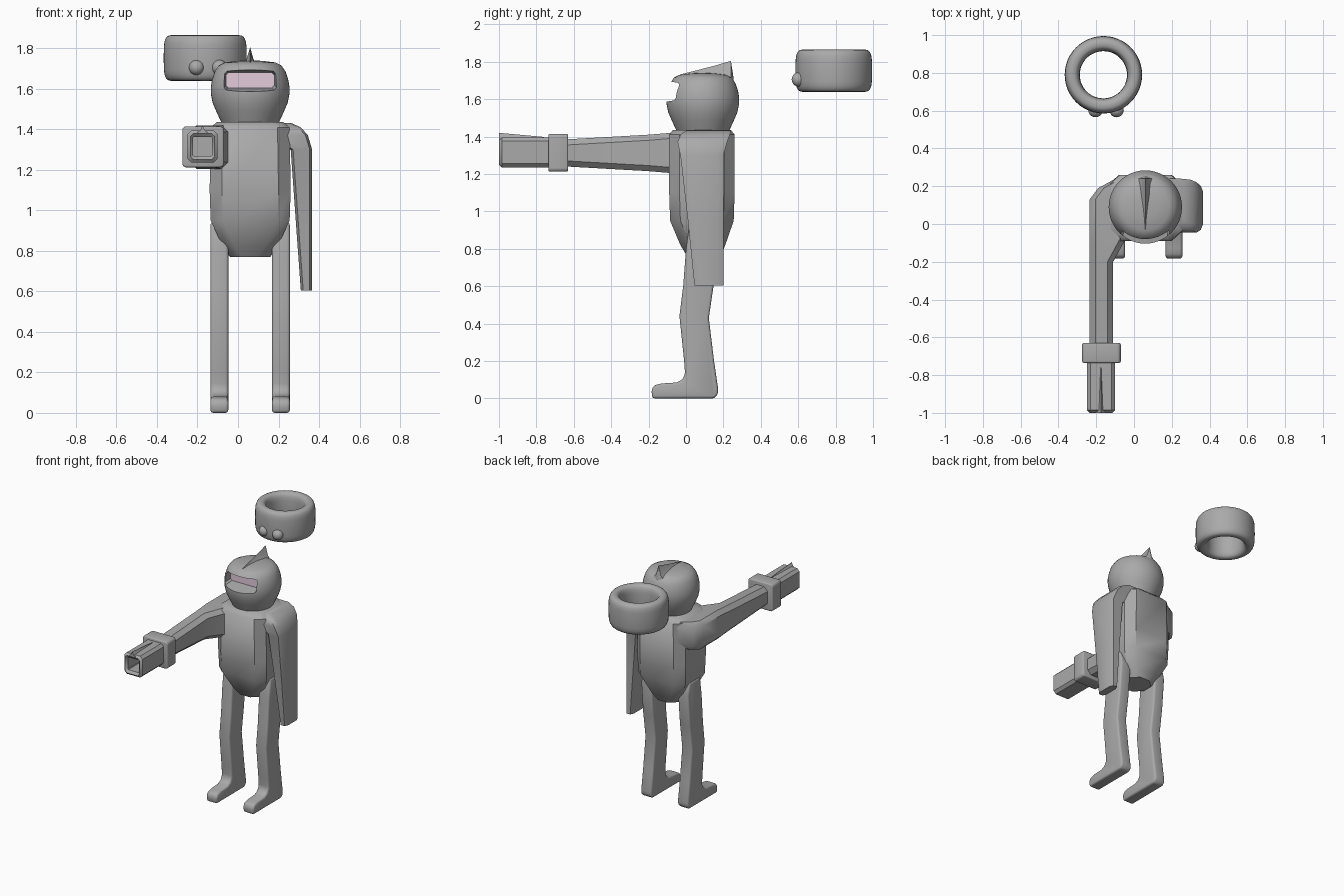
import bpy, bmesh, math

if "Cube" in bpy.data.objects:
    bpy.data.objects.remove(bpy.data.objects["Cube"])

CX = 0.06  # centre line of the figure


def material(name, rgb):
    m = bpy.data.materials.new(name)
    m.diffuse_color = (*rgb, 1)
    m.use_nodes = True
    m.node_tree.nodes["Principled BSDF"].inputs["Base Color"].default_value = m.diffuse_color
    return m


GREY = material("grey", (0.4, 0.4, 0.4))
PINK = material("pale_pink", (0.78, 0.6, 0.72))


def activate(ob):
    bpy.ops.object.select_all(action='DESELECT')
    ob.select_set(True)
    bpy.context.view_layer.objects.active = ob


def smooth(ob, angle=35):
    activate(ob)
    bpy.ops.object.shade_smooth_by_angle(angle=math.radians(angle))


def finish(name, bm, mat=GREY, bevel=0, angle=35):
    bmesh.ops.recalc_face_normals(bm, faces=bm.faces)
    me = bpy.data.meshes.new(name)
    bm.to_mesh(me)
    bm.free()
    me.materials.append(mat)
    ob = bpy.data.objects.new(name, me)
    bpy.context.collection.objects.link(ob)
    if bevel:
        activate(ob)
        mod = ob.modifiers.new("bevel", 'BEVEL')
        mod.width, mod.segments, mod.limit_method = bevel, 3, 'ANGLE'
        bpy.ops.object.modifier_apply(modifier="bevel")
    smooth(ob, angle)
    return ob


def octagon(a0, a1, b0, b1, c, d=None):
    """Rectangle a0..a1 by b0..b1 with chamfers c along a and d along b."""
    d = c if d is None else d
    return [(a0 + c, b0), (a1 - c, b0), (a1, b0 + d), (a1, b1 - d),
            (a1 - c, b1), (a0 + c, b1), (a0, b1 - d), (a0, b0 + d)]


def loft(name, rings, axis, mat=GREY, bevel=0, angle=35, caps=True):
    """Skin rings of 2D points given as (position along axis, points)."""
    bm = bmesh.new()
    rows = []
    for t, pts in rings:
        place = {'x': lambda a, b: (t, a, b), 'y': lambda a, b: (a, t, b),
                 'z': lambda a, b: (a, b, t)}[axis]
        rows.append([bm.verts.new(place(a, b)) for a, b in pts])
    n = len(rows[0])
    for r, s in zip(rows, rows[1:]):
        for i in range(n):
            bm.faces.new((r[i], r[(i + 1) % n], s[(i + 1) % n], s[i]))
    if caps:
        bm.faces.new(rows[0])
        bm.faces.new(rows[-1])
    return finish(name, bm, mat, bevel, angle)


def lathe(name, profile, centre, n=48, closed=False):
    """Revolve (radius, z) points about a vertical axis."""
    bm = bmesh.new()
    rows = [[bm.verts.new((centre[0] + r * math.cos(2 * math.pi * i / n),
                           centre[1] + r * math.sin(2 * math.pi * i / n), z))
             for i in range(n)] for r, z in profile]
    pairs = list(zip(rows, rows[1:])) + ([(rows[-1], rows[0])] if closed else [])
    for r, s in pairs:
        for i in range(n):
            bm.faces.new((r[i], r[(i + 1) % n], s[(i + 1) % n], s[i]))
    if not closed:
        bm.faces.new(rows[0])
        bm.faces.new(rows[-1])
    return finish(name, bm, angle=45)


# Torso: chamfered block, tapered at the hips
body = [(0.77, 0.10, 0.0, 0.19), (0.82, 0.135, -0.03, 0.21),
        (0.95, 0.195, -0.085, 0.255), (1.10, 0.20, -0.09, 0.26),
        (1.41, 0.195, -0.09, 0.26), (1.435, 0.165, -0.07, 0.24)]
loft("torso", [(z, octagon(CX - h, CX + h, y0, y1, 0.06, 0.055))
               for z, h, y0, y1 in body], 'z', angle=40)

# Legs with feet: one side profile, thickened and rounded
leg = [(-.18, 0), (-.185, .045), (-.17, .07), (-.13, .08), (-.05, .085), (-.02, .10),
       (-.005, .13), (-.01, .2), (-.035, .44), (-.015, .6), (0, .8), (.02, .94),
       (.15, .94), (.17, .85), (.15, .62), (.122, .43), (.15, .2), (.172, .05),
       (.17, .02), (.15, 0)]
for side, name in ((-1, "right_leg"), (1, "left_leg")):
    loft(name, [(CX + side * 0.108, leg), (CX + side * 0.196, leg)], 'x', bevel=0.014)

# Hanging arm
arm = [(1.432, 0.10, 0.26, 0.0, 0.24), (1.41, 0.10, 0.31, -0.03, 0.235),
       (1.37, 0.15, 0.345, -0.045, 0.22), (1.30, 0.26, 0.366, -0.03, 0.20),
       (0.95, 0.285, 0.366, 0.01, 0.20), (0.605, 0.31, 0.366, 0.045, 0.20)]
loft("hanging_arm", [(z, octagon(x0, x1, y0, y1, 0.012, 0.03))
                     for z, x0, x1, y0, y1 in arm], 'z', angle=40)

# Raised arm reaching forward from the shoulder
reach = [(0.25, -0.08, 0.04, 1.25, 1.415), (0.19, -0.19, 0.04, 1.215, 1.42),
         (0.13, -0.235, 0.0, 1.205, 1.42), (-0.08, -0.235, -0.045, 1.205, 1.42),
         (-0.20, -0.235, -0.11, 1.215, 1.41), (-0.64, -0.235, -0.11, 1.24, 1.385)]
loft("raised_arm", [(y, octagon(x0, x1, z0, z1, 0.03))
                    for y, x0, x1, z0, z1 in reach], 'y', angle=40)

# Wrist block
block = octagon(-0.275, -0.07, 1.212, 1.415, 0.012)
loft("wrist_block", [(-0.63, block), (-0.735, block)], 'y', bevel=0.012)

# Hollow square barrel with a bevelled mouth
outer = octagon(-0.25, -0.10, 1.235, 1.395, 0.02)
mouth = octagon(-0.235, -0.115, 1.25, 1.38, 0.015)
bore = octagon(-0.222, -0.128, 1.268, 1.362, 0.004)
loft("barrel", [(-0.72, outer), (-0.985, outer), (-1.0, mouth), (-0.985, bore),
                (-0.80, bore)], 'y')


# Sight on the barrel and crest on the head share a flared ridge section
def ridge(x, w, z, h):
    return [(x - w, z), (x - w * 0.35, z + h * 0.4), (x, z + h),
            (x + w * 0.35, z + h * 0.4), (x + w, z)]


loft("barrel_sight", [(-0.76, ridge(-0.175, 0.015, 1.38, 0.018)),
                      (-1.0, ridge(-0.175, 0.03, 1.38, 0.04))], 'y')
loft("head_crest", [(-0.03, ridge(CX, 0.02, 1.71, 0.022)),
                    (0.15, ridge(CX, 0.06, 1.71, 0.068)),
                    (0.24, ridge(CX, 0.055, 1.69, 0.115)),
                    (0.255, ridge(CX, 0.03, 1.68, 0.03))], 'y')

# Head: rounded helmet with flat-ish crown
head = lathe("head", [(.14, 1.43), (.152, 1.455), (.168, 1.49), (.185, 1.53),
                      (.194, 1.575), (.194, 1.61), (.188, 1.645), (.175, 1.685),
                      (.155, 1.715), (.125, 1.73), (.06, 1.738), (.01, 1.74)], (CX, 0.09))

# Visor recess, wider at the front
cutter = loft("visor_cutter", [(0.0, octagon(CX - .12, CX + .12, 1.605, 1.68, .012)),
                               (-0.15, octagon(CX - .145, CX + .145, 1.578, 1.705, .012))], 'y')
cutter.hide_render = True
cutter.hide_viewport = False
activate(head)
cut = head.modifiers.new("visor", 'BOOLEAN')
cut.operation, cut.solver, cut.object = 'DIFFERENCE', 'EXACT', cutter
bpy.ops.object.modifier_apply(modifier="visor")
smooth(head, 40)
bpy.data.objects.remove(cutter)

# Pink visor plate at the back of the recess
plate = octagon(CX - .118, CX + .118, 1.607, 1.678, .012)
loft("visor_plate", [(0.002, plate), (-0.005, plate)], 'y', mat=PINK)

# Floating ring: rounded band section revolved
band = []
for i in range(24):
    a = 2 * math.pi * i / 24
    c, s = math.cos(a), math.sin(a)
    band.append((0.165 + 0.04 * math.copysign(abs(c) ** 0.75, c),
                 1.752 + 0.113 * math.copysign(abs(s) ** 0.5, s)))
lathe("floating_ring", band, (-0.162, 0.79), closed=True)

# Two small studs on the front of the ring
for side, name in ((-1, "right_stud"), (1, "left_stud")):
    bpy.ops.mesh.primitive_uv_sphere_add(segments=20, ring_count=12, radius=0.038,
                                         location=(-0.148 + side * 0.056, 0.603, 1.705))
    stud = bpy.context.object
    stud.name = name
    stud.data.materials.append(GREY)
    smooth(stud)
